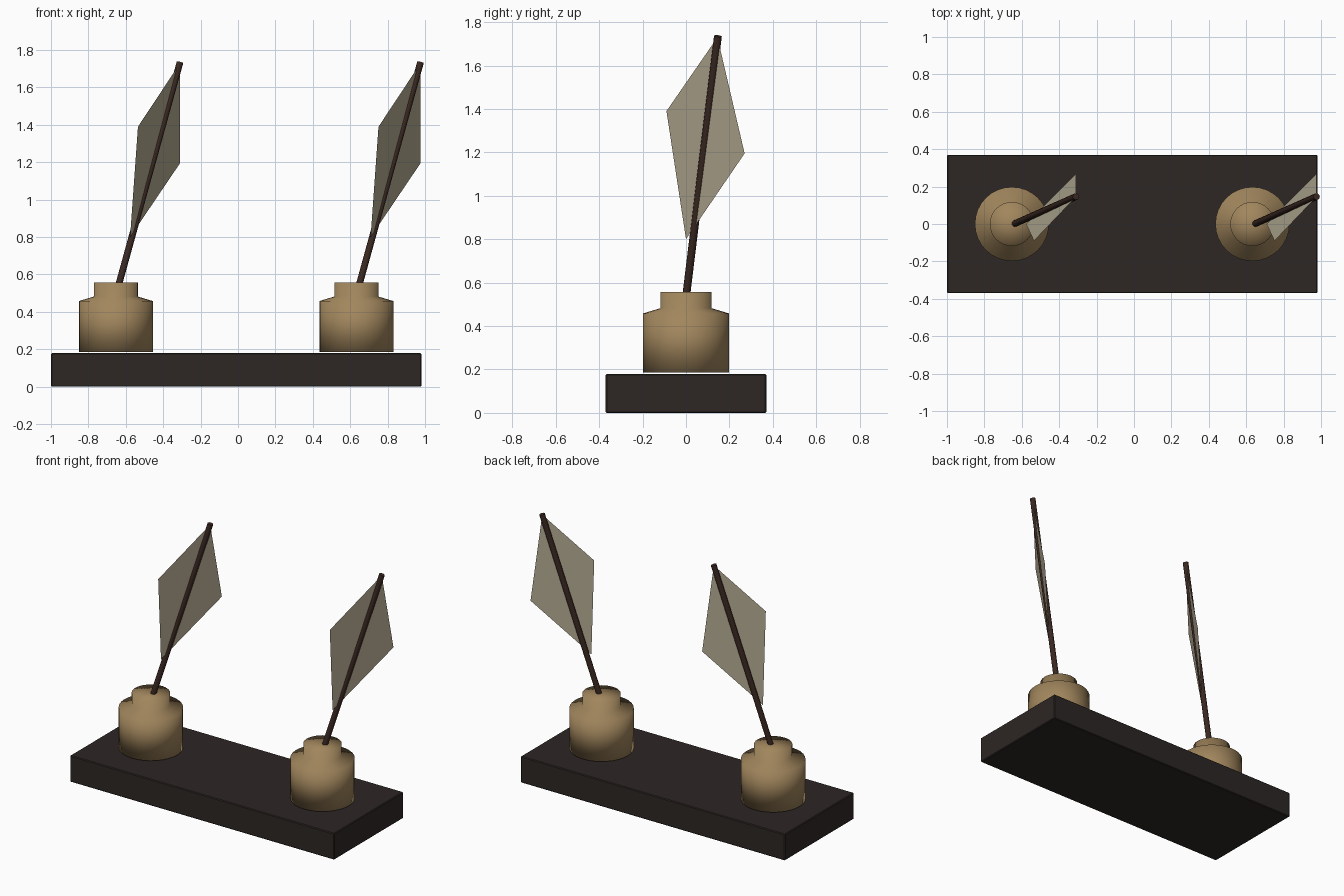
import bpy, bmesh, math
from mathutils import Vector

if "Cube" in bpy.data.objects:
    bpy.data.objects.remove(bpy.data.objects["Cube"])


def material(name, rgb):
    m = bpy.data.materials.new(name)
    m.diffuse_color = (*rgb, 1)
    m.use_nodes = True
    m.node_tree.nodes["Principled BSDF"].inputs["Base Color"].default_value = m.diffuse_color
    return m


WOOD = material("dark_wood", (0.026, 0.020, 0.018))
BRASS = material("aged_brass", (0.36, 0.24, 0.11))
SHAFT = material("brown_shaft", (0.045, 0.022, 0.016))
VANE = material("pale_vane", (0.46, 0.41, 0.29))


def add_object(name, bm, mat, smooth=False):
    bmesh.ops.recalc_face_normals(bm, faces=bm.faces)
    mesh = bpy.data.meshes.new(name)
    for f in bm.faces:
        f.smooth = smooth
    bm.to_mesh(mesh)
    bm.free()
    mesh.materials.append(mat)
    ob = bpy.data.objects.new(name, mesh)
    bpy.context.collection.objects.link(ob)
    return ob


def lathe(name, profile, location, mat, sides=32):
    bm = bmesh.new()
    verts = [bm.verts.new((r, 0, z)) for r, z in profile]
    edges = [bm.edges.new(pair) for pair in zip(verts, verts[1:])]
    bmesh.ops.spin(bm, geom=verts + edges, cent=(0, 0, 0), axis=(0, 0, 1),
                   angle=math.tau, steps=sides)
    bmesh.ops.remove_doubles(bm, verts=bm.verts, dist=1e-4)
    ob = add_object(name, bm, mat, smooth=True)
    ob.location = location
    return ob


def rod(name, start, end, radius, mat, sides=12):
    a, b = Vector(start), Vector(end)
    bm = bmesh.new()
    bmesh.ops.create_cone(bm, cap_ends=True, segments=sides, radius1=radius,
                          radius2=radius, depth=(b - a).length)
    bm.transform((b - a).to_track_quat('Z', 'Y').to_matrix().to_4x4())
    ob = add_object(name, bm, mat, smooth=True)
    ob.location = (a + b) / 2
    bpy.ops.object.select_all(action='DESELECT')
    ob.select_set(True)
    bpy.context.view_layer.objects.active = ob
    bpy.ops.object.shade_smooth_by_angle(angle=math.radians(40))
    return ob


# Wooden base with slightly eased edges
bm = bmesh.new()
bmesh.ops.create_cube(bm, size=1)
bmesh.ops.scale(bm, vec=(1.98, 0.74, 0.179), verts=bm.verts)
bmesh.ops.bevel(bm, geom=bm.edges[:], offset=0.005, segments=1, affect='EDGES')
add_object("base", bm, WOOD).location = (-0.01, 0, 0.0895)

# Inkwell profile (radius, height) and vane outline relative to the inkwell axis
INKWELL = [(0, 0.186), (0.198, 0.186), (0.198, 0.458), (0.118, 0.482),
           (0.118, 0.556), (0, 0.556)]
VANE_OUTLINE = [(0.343, 0.145, 1.73), (0.118, -0.09, 1.39),
                (0.076, 0.0, 0.80), (0.343, 0.27, 1.195)]

for side, x in (("left", -0.653), ("right", 0.633)):
    lathe(side + "_inkwell", INKWELL, (x, 0, 0), BRASS)

    # Leaning quill shaft standing in the neck
    rod(side + "_quill_shaft", (x, -0.005, 0.49), (x + 0.343, 0.147, 1.735),
        0.018, SHAFT)

    # Thin flat feather vane
    bm = bmesh.new()
    bm.faces.new([bm.verts.new(p) for p in VANE_OUTLINE])
    add_object(side + "_quill_vane", bm, VANE).location = (x, 0, 0)
